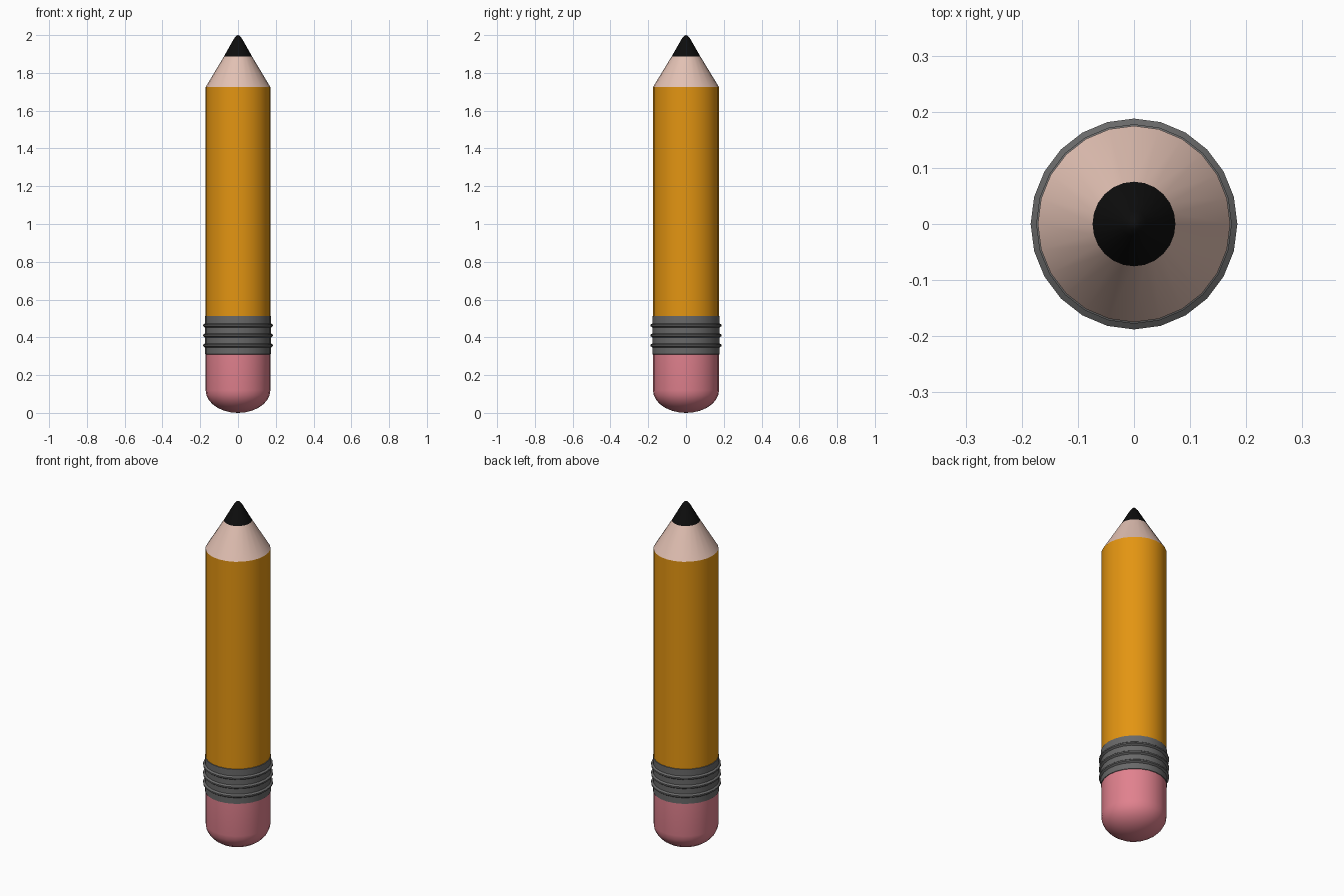
import bpy
import bmesh
import math

SIDES = 24
SCALE_X, SCALE_Y = 0.985, 1.005   # the barrel is very slightly oval

cube = bpy.data.objects.get("Cube")
if cube:
    bpy.data.objects.remove(cube, do_unlink=True)


def make_material(name, rgb):
    mat = bpy.data.materials.new(name)
    mat.use_nodes = True
    color = (*rgb, 1.0)
    mat.diffuse_color = color
    mat.node_tree.nodes["Principled BSDF"].inputs["Base Color"].default_value = color
    return mat


def lathe(name, profile, mat, angle=35):
    """Revolve (radius, height) points, listed bottom to top, around z."""
    bm = bmesh.new()
    rings = []
    for r, z in profile:
        if r == 0:
            rings.append([bm.verts.new((0, 0, z))] * SIDES)
        else:
            turns = [2 * math.pi * i / SIDES for i in range(SIDES)]
            rings.append([bm.verts.new((r * SCALE_X * math.cos(a),
                                        r * SCALE_Y * math.sin(a), z)) for a in turns])
    for low, high in zip(rings, rings[1:]):
        for i in range(SIDES):
            j = (i + 1) % SIDES
            corners = dict.fromkeys((low[i], low[j], high[j], high[i]))
            bm.faces.new(list(corners))
    bmesh.ops.recalc_face_normals(bm, faces=bm.faces)
    mesh = bpy.data.meshes.new(name)
    bm.to_mesh(mesh)
    bm.free()
    mesh.materials.append(mat)
    obj = bpy.data.objects.new(name, mesh)
    bpy.context.collection.objects.link(obj)
    bpy.ops.object.select_all(action="DESELECT")
    obj.select_set(True)
    bpy.context.view_layer.objects.active = obj
    bpy.ops.object.shade_smooth_by_angle(angle=math.radians(angle))
    return obj


yellow = make_material("yellow_paint", (0.77, 0.30, 0.006))
pink = make_material("pink_rubber", (0.75, 0.22, 0.27))
grey = make_material("grey_metal", (0.14, 0.14, 0.14))
wood = make_material("pale_wood", (0.76, 0.53, 0.45))
black = make_material("black_graphite", (0.004, 0.004, 0.004))

# Eraser: rounded bottom and straight wall
R, DOME = 0.174, 0.12
dome = [(R * math.sin(t), DOME * (1 - math.cos(t)))
        for t in (math.pi / 2 * i / 7 for i in range(1, 8))]
lathe("eraser", [(0, 0)] + dome + [(R, 0.32)], pink)

# Metal band with three raised ridges
band = [(0.168, 0.308), (0.177, 0.311)]
for z in (0.357, 0.41, 0.463):
    band += [(0.177, z - 0.011), (0.187, z - 0.004), (0.187, z + 0.004), (0.177, z + 0.011)]
band += [(0.177, 0.512), (0.168, 0.516)]
lathe("metal_band", band, grey)

# Painted barrel
lathe("barrel", [(R, 0.5), (R, 1.725)], yellow)

# Sharpened wood and graphite tip
lathe("wood_cone", [(R, 1.725), (0.075, 1.888)], wood)
lathe("graphite_tip", [(0.075, 1.888), (0.022, 1.981), (0.01, 1.996), (0, 2.0)], black, 60)
